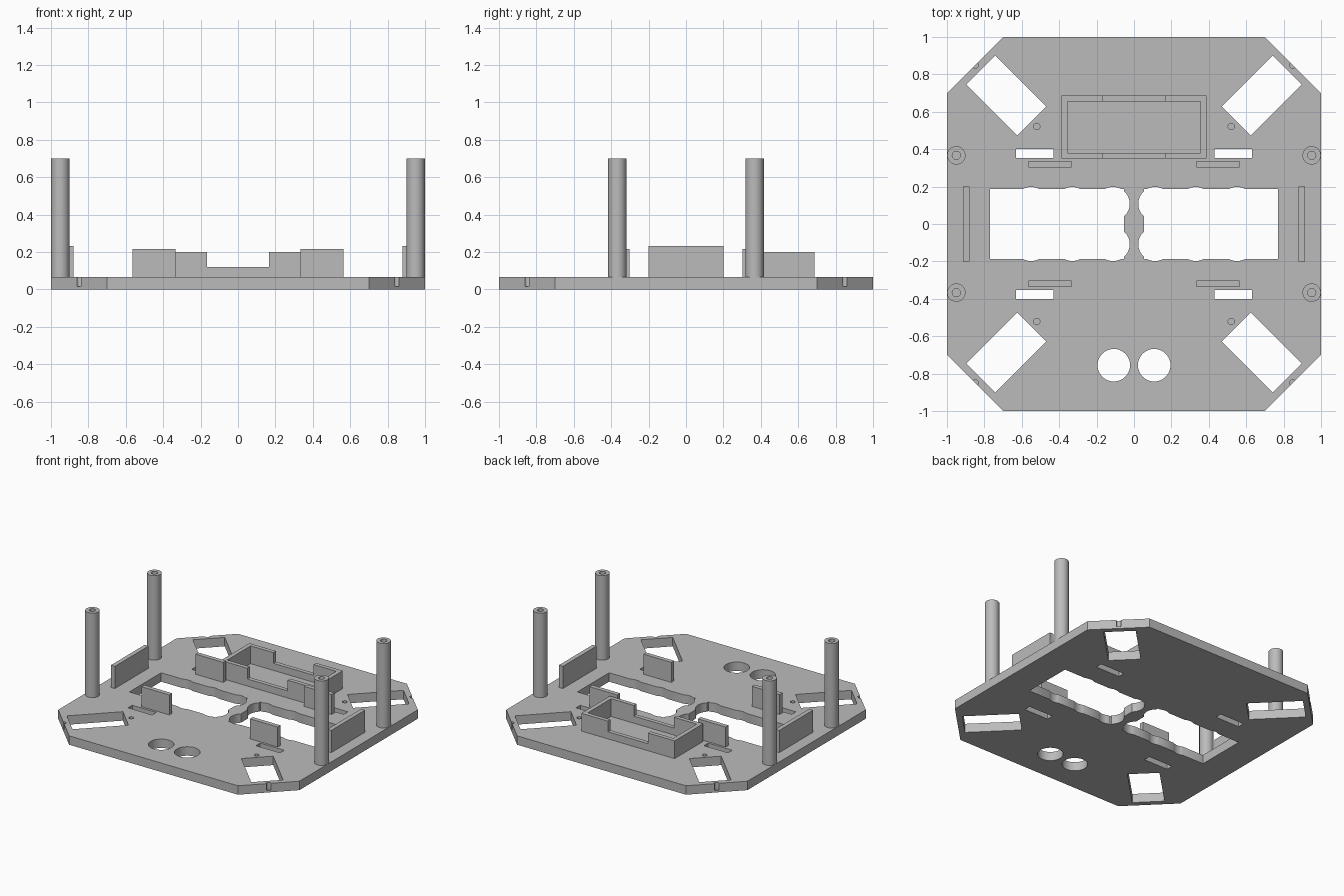
import bpy
import bmesh
from math import radians
from mathutils import Matrix, Vector

if "Cube" in bpy.data.objects:
    bpy.data.objects.remove(bpy.data.objects["Cube"])

grey = bpy.data.materials.new("plain grey")
grey.use_nodes = True
COLOUR = (0.5, 0.5, 0.5, 1)
grey.diffuse_color = COLOUR
grey.node_tree.nodes["Principled BSDF"].inputs["Base Color"].default_value = COLOUR

TOP = 0.067          # upper face of the base plate
SIGNS = (-1, 1)
CORNERS = [(sx, sy) for sx in SIGNS for sy in SIGNS]


def make(name, bm):
    bmesh.ops.recalc_face_normals(bm, faces=bm.faces)
    mesh = bpy.data.meshes.new(name)
    bm.to_mesh(mesh)
    bm.free()
    mesh.materials.append(grey)
    obj = bpy.data.objects.new(name, mesh)
    bpy.context.scene.collection.objects.link(obj)
    return obj


def box(name, centre, size, turn=0):
    bm = bmesh.new()
    place = (Matrix.Translation(centre) @ Matrix.Rotation(radians(turn), 4, "Z")
             @ Matrix.Diagonal((*size, 1)))
    bmesh.ops.create_cube(bm, size=1, matrix=place)
    return make(name, bm)


def cylinder(name, x, y, radius, low, high, sides=32):
    bm = bmesh.new()
    bmesh.ops.create_cone(bm, cap_ends=True, segments=sides, radius1=radius,
                          radius2=radius, depth=high - low,
                          matrix=Matrix.Translation((x, y, (low + high) / 2)))
    return make(name, bm)


def cut(obj, cutters):
    """Subtract the cutters, then discard them."""
    for cutter in cutters:
        mod = obj.modifiers.new("cut", "BOOLEAN")
        mod.operation = "DIFFERENCE"
        mod.solver = "EXACT"
        mod.object = cutter
    bpy.context.view_layer.update()
    graph = bpy.context.evaluated_depsgraph_get()
    mesh = bpy.data.meshes.new_from_object(obj.evaluated_get(graph))
    obj.modifiers.clear()
    obj.data = mesh
    mesh.materials.clear()
    mesh.materials.append(grey)
    for cutter in cutters:
        bpy.data.objects.remove(cutter)


def smooth(obj):
    bpy.ops.object.select_all(action="DESELECT")
    obj.select_set(True)
    bpy.context.view_layer.objects.active = obj
    bpy.ops.object.shade_smooth_by_angle(angle=radians(30))


# Base plate: a square with chamfered corners
bm = bmesh.new()
outline = [(-1, -0.7), (-0.7, -1), (0.7, -1), (1, -0.7),
           (1, 0.7), (0.7, 1), (-0.7, 1), (-1, 0.7)]
face = bm.faces.new([bm.verts.new((x, y, 0)) for x, y in outline])
raised = bmesh.ops.extrude_face_region(bm, geom=[face])["geom"]
bmesh.ops.translate(bm, vec=Vector((0, 0, TOP)),
                    verts=[v for v in raised if isinstance(v, bmesh.types.BMVert)])
plate = make("base_plate", bm)

cutters = []
for sx in SIGNS:
    # Large windows with scalloped edges
    cutters.append(box("window", (sx * 0.411, 0, 0), (0.716, 0.376, 1)))
    for sy in SIGNS:
        for x in (0.113, 0.33, 0.55):
            cutters.append(cylinder("scallop", sx * x, sy * 0.108, 0.09, -0.5, 0.5, 48))
    # Round cable holes
    cutters.append(cylinder("cable_hole", sx * 0.108, -0.755, 0.087, -0.5, 0.5, 48))
for sx, sy in CORNERS:
    # Diagonal slots, strap slots, blind screw holes and edge notches
    cutters.append(box("diagonal_slot", (sx * 0.682, sy * 0.687, 0),
                       (0.386, 0.219, 1), 45 * sx * sy))
    cutters.append(box("strap_slot", (sx * 0.53, sy * 0.377, 0), (0.2, 0.05, 1)))
    cutters.append(cylinder("screw_hole", sx * 0.52, sy * 0.521, 0.017, 0.015, 0.2, 24))
    cutters.append(cylinder("edge_notch", sx * 0.848, sy * 0.848, 0.016, 0.015, 0.2, 24))
cut(plate, cutters)
smooth(plate)

# Hollow corner posts and short upright tabs
for sx, sy in CORNERS:
    where = ("front_" if sy < 0 else "back_") + ("right" if sx < 0 else "left")
    post = cylinder(where + "_post", sx * 0.95, sy * 0.367, 0.049, TOP, 0.7)
    cut(post, [cylinder("bore", sx * 0.95, sy * 0.367, 0.022, 0.3, 0.9, 24)])
    smooth(post)
    box(where + "_tab", (sx * 0.449, sy * 0.319, (TOP + 0.217) / 2),
        (0.23, 0.033, 0.217 - TOP))

# Long side walls
for sx, side in ((-1, "right"), (1, "left")):
    box(side + "_wall", (sx * 0.897, 0, (TOP + 0.233) / 2), (0.033, 0.4, 0.233 - TOP))

# Open tray with lowered middle walls
tray = box("tray", (0, 0.518, (TOP + 0.2) / 2), (0.774, 0.338, 0.2 - TOP))
cut(tray, [box("tray_inside", (0, 0.518, 0.1), (0.71, 0.276, 1)),
           box("tray_notch", (0, 0.518, 0.32), (0.334, 1, 0.4))])
